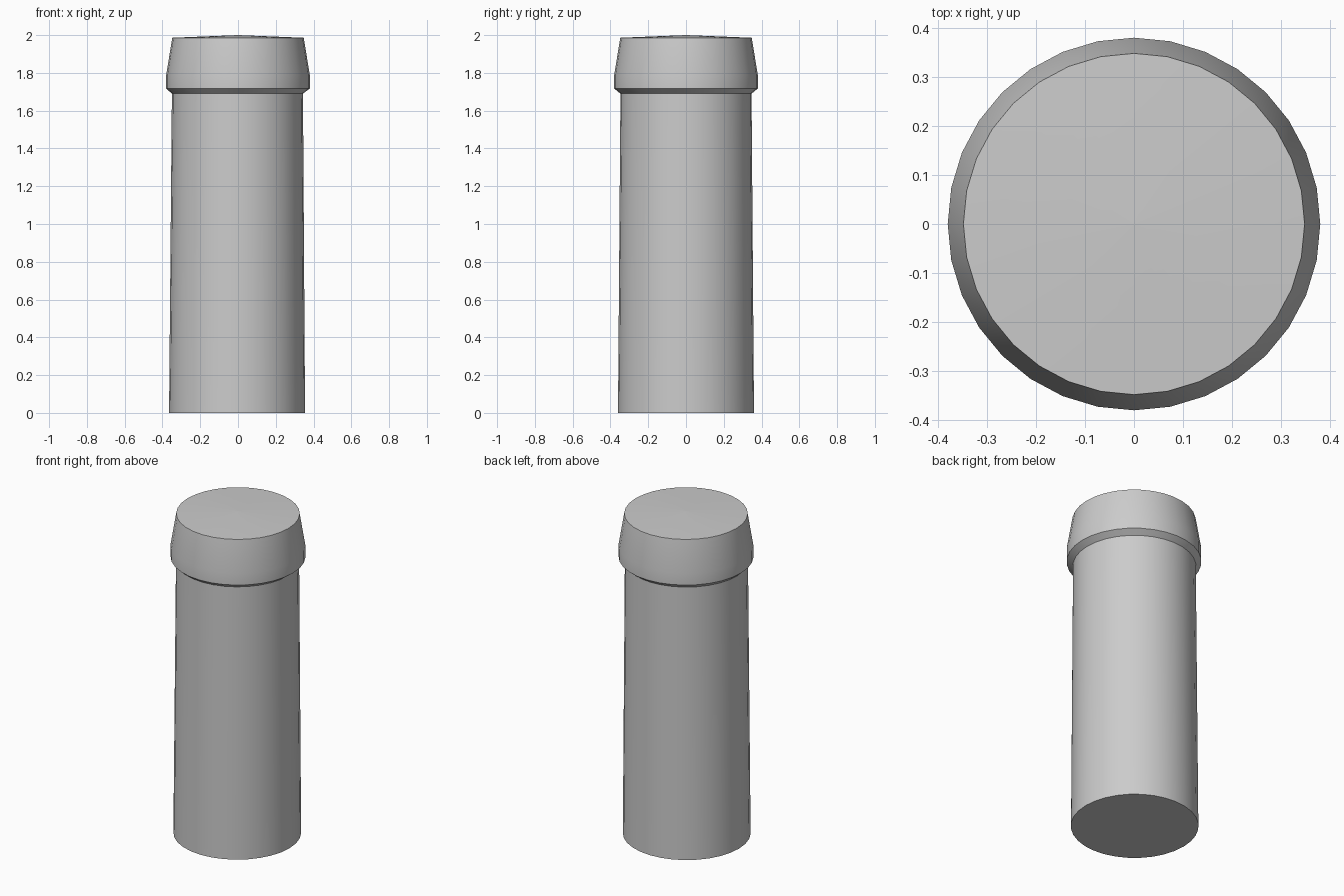
import bpy, bmesh, math

if "Cube" in bpy.data.objects:
    bpy.data.objects.remove(bpy.data.objects["Cube"])

SIDES = 32

# Rings from bottom to top: (radius, height, x offset)
PROFILE = [
    (0.360, 0.000, -0.005),   # shaft foot
    (0.347, 1.690, -0.003),   # shaft top / underside of cap
    (0.380, 1.717, 0.0),      # cap lower bevel
    (0.380, 1.790, 0.0),      # cap band
    (0.348, 1.986, 0.0),      # cap rim
    (0.004, 2.000, 0.0),      # centre of the shallow crown
]


def lathe(name, profile):
    bm = bmesh.new()
    rings = []
    for r, z, dx in profile:
        rings.append([bm.verts.new((dx + r * math.cos(2 * math.pi * i / SIDES),
                                    r * math.sin(2 * math.pi * i / SIDES), z))
                      for i in range(SIDES)])
    for low, high in zip(rings, rings[1:]):
        for i in range(SIDES):
            j = (i + 1) % SIDES
            bm.faces.new((low[i], low[j], high[j], high[i]))
    bm.faces.new(rings[0][::-1])
    bm.faces.new(rings[-1])
    mesh = bpy.data.meshes.new(name)
    bm.to_mesh(mesh)
    bm.free()
    obj = bpy.data.objects.new(name, mesh)
    bpy.context.collection.objects.link(obj)
    return obj


# Tapered shaft with its flared cap, one continuous skin
post = lathe("capped_post", PROFILE)
bpy.context.view_layer.objects.active = post
post.select_set(True)
bpy.ops.object.shade_smooth_by_angle(angle=math.radians(30))
